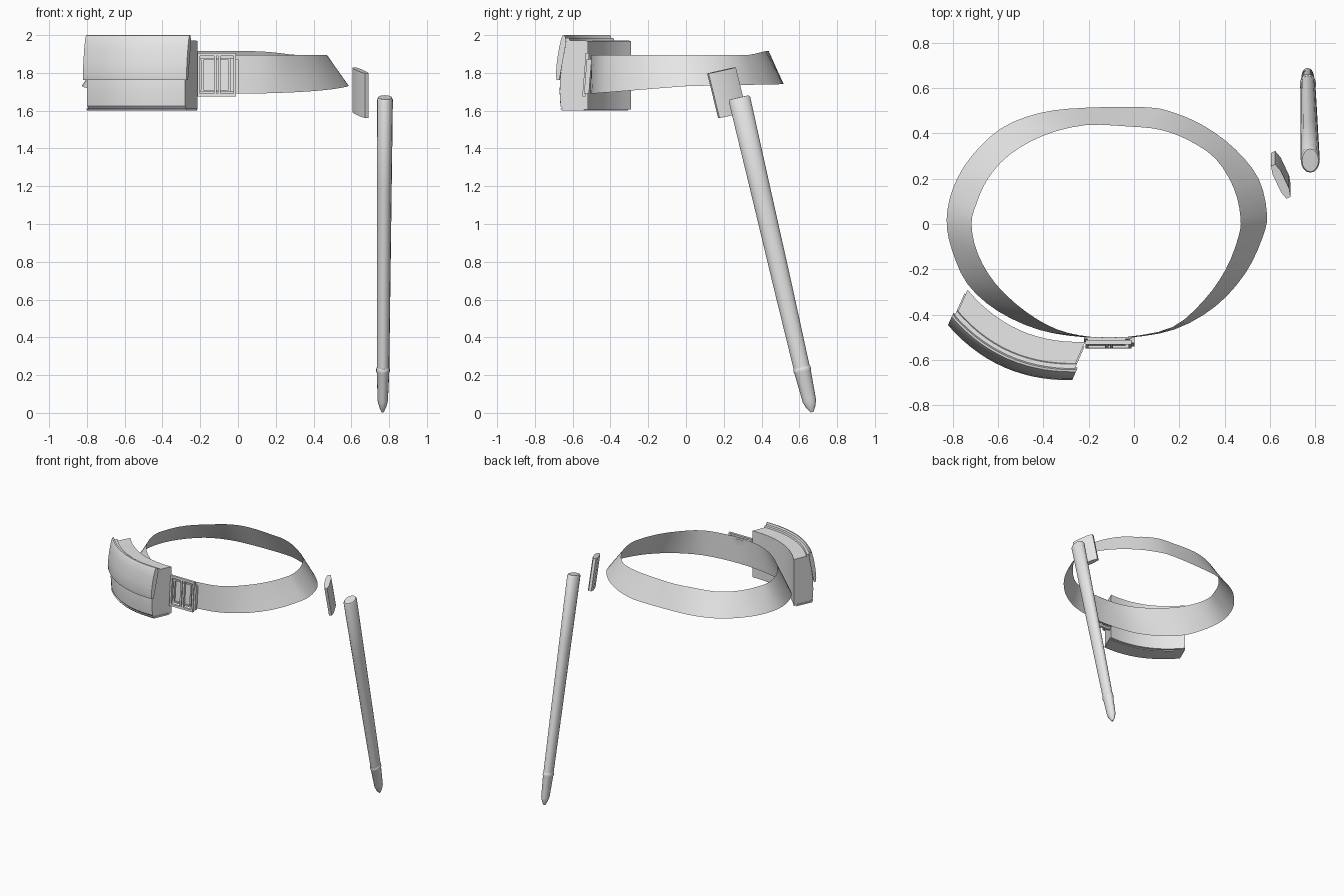
import bpy, bmesh, math
from mathutils import Vector as V

if "Cube" in bpy.data.objects:
    bpy.data.objects.remove(bpy.data.objects["Cube"])

mat = bpy.data.materials.new("light grey")
mat.diffuse_color = (0.8, 0.8, 0.8, 1)
mat.use_nodes = True
mat.node_tree.nodes["Principled BSDF"].inputs["Base Color"].default_value = mat.diffuse_color


def finish(name, bm, angle=35, solid=True):
    if solid:
        bmesh.ops.recalc_face_normals(bm, faces=bm.faces)
    me = bpy.data.meshes.new(name)
    bm.to_mesh(me)
    bm.free()
    ob = bpy.data.objects.new(name, me)
    bpy.context.collection.objects.link(ob)
    me.materials.append(mat)
    bpy.ops.object.select_all(action='DESELECT')
    ob.select_set(True)
    bpy.context.view_layer.objects.active = ob
    bpy.ops.object.shade_smooth_by_angle(angle=math.radians(angle))
    return ob


def loft(name, rings, angle=35):
    """Skin closed rings of points and cap both ends."""
    bm = bmesh.new()
    rows = [[bm.verts.new(p) for p in r] for r in rings]
    n = len(rows[0])
    for a, b in zip(rows, rows[1:]):
        for i in range(n):
            j = (i + 1) % n
            bm.faces.new((a[i], a[j], b[j], b[i]))
    bm.faces.new(rows[0][::-1])
    bm.faces.new(rows[-1])
    return finish(name, bm, angle)


def spline(pts, steps):
    """Closed smooth curve through the points."""
    out, n = [], len(pts)
    for i in range(n):
        a, b, c, d = (V(pts[(i + k) % n]) for k in (-1, 0, 1, 2))
        for s in range(steps):
            t = s / steps
            out.append(0.5 * (2 * b + (c - a) * t + (2 * a - 5 * b + 4 * c - d) * t * t
                              + (3 * b - a - 3 * c + d) * t ** 3))
    return out


# Belt: a thin band flaring outward at the hips and back
lower = [(-.03, -.502), (.18, -.465), (.36, -.363), (.49, -.22), (.565, -.066), (.587, .044),
         (.55, .2), (.447, .33), (.314, .43), (.18, .49), (.06, .515), (-.217, .513),
         (-.416, .49), (-.59, .42), (-.726, .288), (-.80, .155), (-.827, .02), (-.805, -.11),
         (-.735, -.265), (-.60, -.385), (-.416, -.468), (-.217, -.5)]
upper = [(-.03, -.498), (.17, -.455), (.31, -.335), (.405, -.2), (.46, -.06), (.47, .03),
         (.44, .16), (.36, .288), (.24, .37), (.115, .416), (-.02, .43), (-.217, .436),
         (-.40, .39), (-.55, .305), (-.645, .2), (-.695, .09), (-.717, 0), (-.69, -.13),
         (-.61, -.265), (-.48, -.385), (-.34, -.465), (-.19, -.498)]
bm = bmesh.new()
rows = []
lo, up = spline(lower, 3), spline(upper, 3)
for k in range(4):
    t = k / 3
    row = []
    for a, b in zip(lo, up):
        za = 1.73 + 0.08 * min(a.y, 0) + 0.02 * max(a.y, 0)
        zb = 1.895 + 0.02 * max(0, min(1, (b.y - .34) / .08))
        p = a.lerp(b, t)
        row.append(bm.verts.new((p.x, p.y, za + (zb - za) * t)))
    rows.append(row)
n = len(lo)
for a, b in zip(rows, rows[1:]):
    for i in range(n):
        j = (i + 1) % n
        bm.faces.new((a[i], a[j], b[j], b[i]))
finish("belt", bm, 60, solid=False)

# Pouch: bowed body with an overlapping lid flap
along, outward = V((.914, -.404, 0)), V((-.404, -.914, 0))
centre = V((-.475, -.405, 0))


def bowed(name, profile, half, steps=14):
    rings = []
    for i in range(steps + 1):
        u = -1 + 2 * i / steps
        base = centre + along * half * u + outward * 0.07 * (1 - u * u)
        rings.append([base + outward * d + V((0, 0, z)) for d, z in profile])
    loft(name, rings)


bowed("pouch_body", [(0, 1.605), (.14, 1.605), (.158, 1.625), (.163, 1.70), (.16, 1.77),
                     (.145, 1.88), (.13, 1.972), (0, 1.97)], .284)
bowed("pouch_flap", [(.158, 1.762), (.174, 1.762), (.178, 1.79), (.172, 1.86), (.16, 1.93),
                     (.146, 1.985), (.138, 1.998), (.128, 2.0), (.122, 1.985), (.118, 1.965)], .30)
bowed("pouch_flap_rim", [(.10, 1.968), (.132, 1.968), (.13, 1.986), (.105, 1.984)], .29)
bowed("pouch_base", [(.02, 1.60), (.148, 1.60), (.158, 1.612), (.02, 1.612)], .29)


# Buckle: a frame of slim bars at the front of the belt
def bars(name, boxes):
    bm = bmesh.new()
    for x0, x1, y0, y1, z0, z1 in boxes:
        cube = bmesh.ops.create_cube(bm, size=1)['verts']
        for v in cube:
            z = z0 + (v.co.z + .5) * (z1 - z0)
            y = y0 + (v.co.y + .5) * (y1 - y0) + (z - 1.79) * .08
            v.co = (x0 + (v.co.x + .5) * (x1 - x0), y, z)
    finish(name, bm)


bars("buckle_frame",
     [(x, x + .014, -.54, -.522, 1.675, 1.905) for x in (-.215, -.127, -.107, -.025)]
     + [(-.215, -.011, -.54, -.522, z, z + .016) for z in (1.675, 1.889)])
bars("buckle_inner_loop",
     [(-.205, -.04, -.528, -.514, z, z + .01) for z in (1.70, 1.868)]
     + [(x, x + .012, -.528, -.514, 1.70, 1.878) for x in (-.195, -.05)])
bars("buckle_end_plate", [(-.02, .003, -.532, -.506, 1.69, 1.872)])
bars("buckle_strap", [(-.22, -.01, -.514, -.507, 1.70, 1.88)])

# Scabbard loop: flattened tilted sleeve
w, t, h = V((.034, -.072, -.016)), V((.018, .008, 0)), V((0, .029, -.118))
shape = [(-1, -.5), (-.55, -1), (.55, -1), (1, -.5), (1, .5), (.55, 1), (-.55, 1), (-1, .5)]
mid = V((.648, .217, 1.695))
loft("scabbard_loop", [[mid + h * s + w * a + t * b for a, b in shape] for s in (-1, 1)], 30)


# Scabbard: long tapered oval tube with a metal tip cap
def tube(name, sections):
    top, end = V((.778, .281, 1.67)), V((.766, .667, .004))
    axis = (end - top).normalized()
    side = V((1, 0, 0))
    side = (side - axis * side.dot(axis)).normalized()
    front = axis.cross(side)
    rings = []
    for f, rx, ry in sections:
        c = top.lerp(end, f)
        rings.append([c + side * rx * math.cos(q) + front * ry * math.sin(q)
                      for q in (math.tau * i / 16 for i in range(16))])
    loft(name, rings, 40)


tube("scabbard", [(0, .036, .052), (.006, .042, .058), (.3, .039, .053),
                  (.6, .036, .049), (.87, .033, .043)])
tube("scabbard_tip", [(.858, .033, .044), (.861, .036, .047), (.87, .036, .047), (.875, .033, .044),
                      (.965, .027, .036), (.985, .018, .024), (1, .006, .008)])
